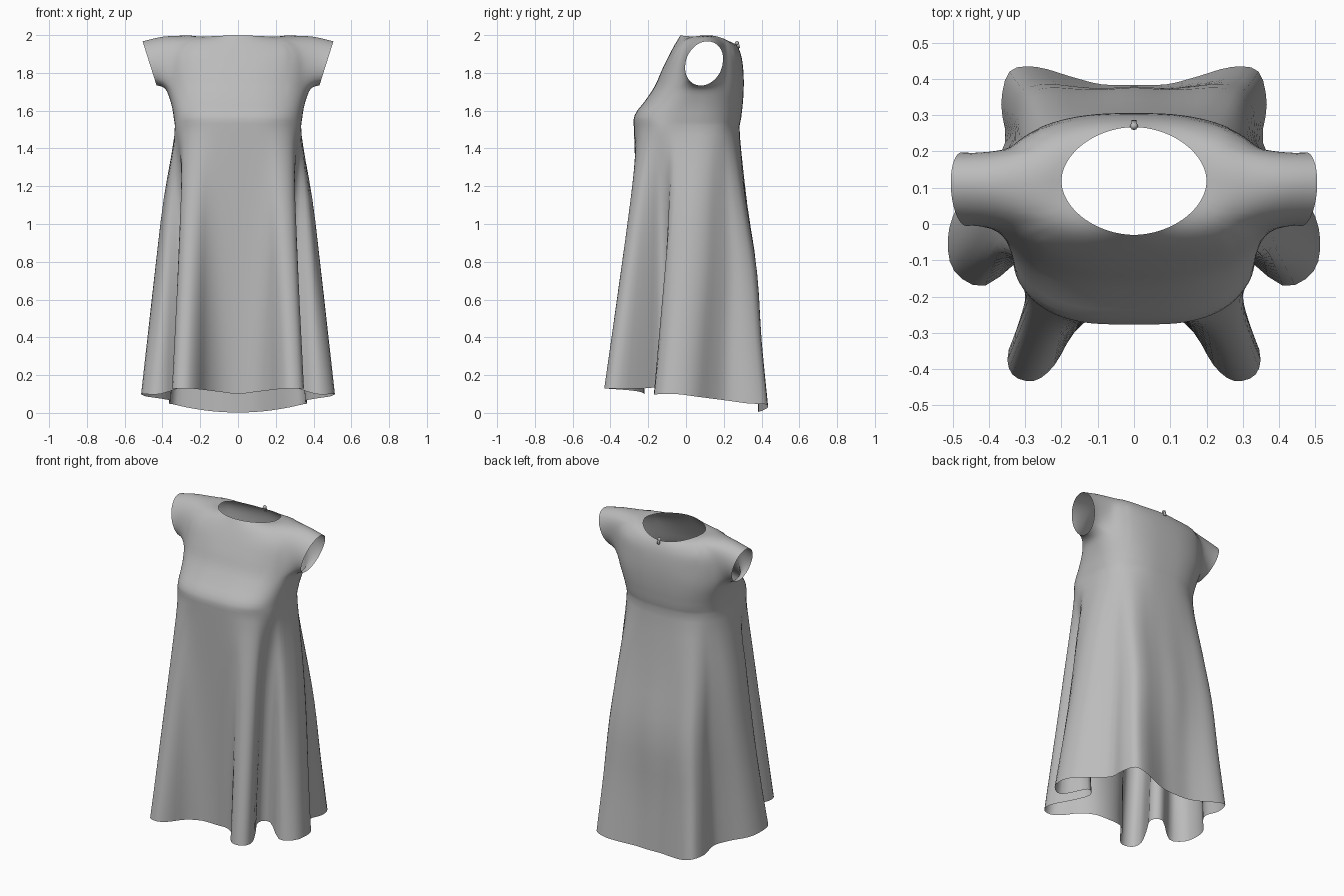
import bpy, bmesh
from math import sin, cos, pi, atan2, sqrt
from mathutils import Vector

cube = bpy.data.objects.get("Cube")
if cube:
    bpy.data.objects.remove(cube)

fabric = bpy.data.materials.new("grey_fabric")
fabric.use_nodes = True
GREY = (0.5, 0.5, 0.5, 1)
fabric.diffuse_color = GREY
fabric.node_tree.nodes["Principled BSDF"].inputs["Base Color"].default_value = GREY

SUB = 3     # spline steps between control points
HALF = 21   # control spans from front centre to back centre


def oval(a, yf, yb, z_side, z_front, z_back, boxy):
    """Half of a rounded-box outline, front centre to back centre."""
    pts, mid, b = [], (yf + yb) / 2, (yb - yf) / 2
    for i in range(HALF + 1):
        s, c = sin(pi * i / HALF), cos(pi * i / HALF)
        # the back is never as square as the bust
        e = boxy if c > 0 else max(boxy, .75)
        y = mid - b * abs(c) ** e * (1 if c > 0 else -1)
        z_end = z_front if c > 0 else z_back
        pts.append(Vector((a * abs(s) ** e, y, z_end + (z_side - z_end) * s * s)))
    return pts


def spline(p0, p1, p2, p3, t):
    return 0.5 * (2 * p1 + (p2 - p0) * t + (2 * p0 - 5 * p1 + 4 * p2 - p3) * t * t
                  + (3 * p1 - p0 - 3 * p2 + p3) * t ** 3)


def full_ring(half):
    """Mirror a half outline and smooth it into a closed ring."""
    pts = half + [Vector((-p.x, p.y, p.z)) for p in reversed(half[1:-1])]
    n = len(pts)
    return [spline(pts[i - 1], pts[i], pts[(i + 1) % n], pts[(i + 2) % n], k / SUB)
            for i in range(n) for k in range(SUB)]


# Hem outline: front fold, deep valley, side fold, back corner
hem_xy = [(0, -.22), (.09, -.24), (.165, -.3), (.22, -.39), (.275, -.432), (.335, -.415),
          (.345, -.345), (.28, -.22), (.23, -.125), (.285, -.08), (.41, -.17), (.495, -.13),
          (.513, -.04), (.485, .05), (.41, .135), (.355, .225), (.366, .33), (.343, .42),
          (.27, .433), (.17, .405), (.09, .385), (0, .383)]
VALLEY = (7, 8, 9)


def hem_z(x, y):
    if y > .3:
        return .002 + .048 * min(1, x / .36) ** 2
    if y < -.2:
        return .1 + .03 * min(1, x / .25)
    if x < .3:
        return .14
    return .1 - .13 * max(0, y + .05)


hem = [Vector((x, y, hem_z(x, y))) for x, y in hem_xy]
waist = oval(.337, -.275, .285, 1.47, 1.48, 1.47, .64)

# Skirt keys swell slightly at the back and sides; valleys deepen early
keys = []
for t in (1, .75, .5, .25):
    row = []
    for i, (w, h) in enumerate(zip(waist, hem)):
        p = w.lerp(h, t)
        if i in VALLEY:
            p.x = w.x + (h.x - w.x) * t ** .65
        centre = max(0, 1 - p.x / .3)
        p.y += (.022 + .02 * centre) * sin(pi * t) ** 3 * max(0, min(1, p.y / .25))
        if i > VALLEY[-1]:
            p.x += .016 * sin(pi * sqrt(t)) * min(1, p.x / .3)
        row.append(p)
    keys.append(row)

# Bodice keys, waist to neckline
keys += [waist,
         oval(.34, -.272, .292, 1.56, 1.575, 1.56, .66),
         oval(.354, -.218, .302, 1.64, 1.65, 1.65, .72),
         oval(.376, -.165, .306, 1.71, 1.73, 1.74, .78),
         oval(.384, -.13, .303, 1.82, 1.81, 1.82, .82),
         oval(.375, -.094, .295, 1.94, 1.885, 1.88, .85),
         oval(.29, -.062, .283, 1.996, 1.945, 1.92, .92),
         oval(.2, -.03, .267, 1.99, 1.998, 1.95, 1.06)]
CHEST, SHOULDER = 7 * SUB, 10 * SUB

rings = [full_ring(k) for k in keys]
rows = []
last = len(rings) - 1
for j in range(last):
    quad = [rings[max(0, j - 1)], rings[j], rings[j + 1], rings[min(last, j + 2)]]
    for k in range(SUB):
        rows.append([spline(*p, k / SUB) for p in zip(*quad)])
rows.append(rings[-1])

bm = bmesh.new()
grid = [[bm.verts.new(p) for p in row] for row in rows]
n = len(rows[0])
c0, c1 = 7 * SUB, 14 * SUB  # armhole columns


def in_armhole(j, i):
    return CHEST <= j < SHOULDER and (c0 <= i < c1 or n - c1 <= i < n - c0)


for j in range(len(rows) - 1):
    for i in range(n):
        if not in_armhole(j, i):
            k = (i + 1) % n
            bm.faces.new((grid[j][i], grid[j][k], grid[j + 1][k], grid[j + 1][i]))

# Cap sleeves grown from each armhole border
border = ([(CHEST, i) for i in range(c0, c1)] + [(j, c1) for j in range(CHEST, SHOULDER)]
          + [(SHOULDER, i) for i in range(c1, c0, -1)]
          + [(j, c0) for j in range(SHOULDER, CHEST, -1)])
STEPS = 6
for side in (1, -1):
    loops = [[] for _ in range(STEPS + 1)]
    for j, i in border:
        start = grid[j][i if side > 0 else n - i]
        u = (i - (c0 + c1) / 2) / (c1 - c0)
        v = (j - (CHEST + SHOULDER) / 2) / (SHOULDER - CHEST)
        ang = atan2(v, u)
        up = sin(ang)
        end = Vector((side * (.468 + .037 * up), .096 + .1 * cos(ang) + .018 * up,
                      1.85 + .117 * up))
        loops[0].append(start)
        for s in range(1, STEPS + 1):
            t = s / STEPS
            p = start.co.lerp(end, t)
            # ease the section quickly into the cuff shape, keeping the top level
            q = 1 - (1 - t) ** 2
            p.y = start.co.y + (end.y - start.co.y) * q
            p.z = start.co.z + (end.z - start.co.z) * q + .02 * max(0, up) * sin(pi * t)
            loops[s].append(bm.verts.new(p))
    m = len(border)
    for a, b in zip(loops, loops[1:]):
        for i in range(m):
            k = (i + 1) % m
            bm.faces.new((a[i], a[k], b[k], b[i]))

# Relax the cloth where the sleeves join
joint = [v for v in bm.verts if abs(v.co.x) > .26 and v.co.z > 1.62 and not v.is_boundary]
for _ in range(5):
    bmesh.ops.smooth_vert(bm, verts=joint, factor=.5,
                          use_axis_x=True, use_axis_y=True, use_axis_z=True)

bmesh.ops.recalc_face_normals(bm, faces=bm.faces)
# Make sure the cloth faces outward
bm.faces.ensure_lookup_table()
if bm.faces[0].normal.y > 0:
    bmesh.ops.reverse_faces(bm, faces=bm.faces)


def add_object(name, bm):
    mesh = bpy.data.meshes.new(name)
    bm.to_mesh(mesh)
    bm.free()
    mesh.materials.append(fabric)
    for f in mesh.polygons:
        f.use_smooth = True
    ob = bpy.data.objects.new(name, mesh)
    bpy.context.scene.collection.objects.link(ob)
    return ob


add_object("dress", bm)

# Small zip pull at the back of the neck
bm = bmesh.new()
bmesh.ops.create_cube(bm, size=1)
bmesh.ops.scale(bm, vec=(.014, .01, .035), verts=bm.verts)
tab = add_object("zip_pull", bm)
tab.location = (0, .277, 1.948)
tab.rotation_euler.x = .3

bm = bmesh.new()
bmesh.ops.create_uvsphere(bm, u_segments=10, v_segments=6, radius=.011)
slider = add_object("zip_slider", bm)
slider.location = (0, .27, 1.957)
